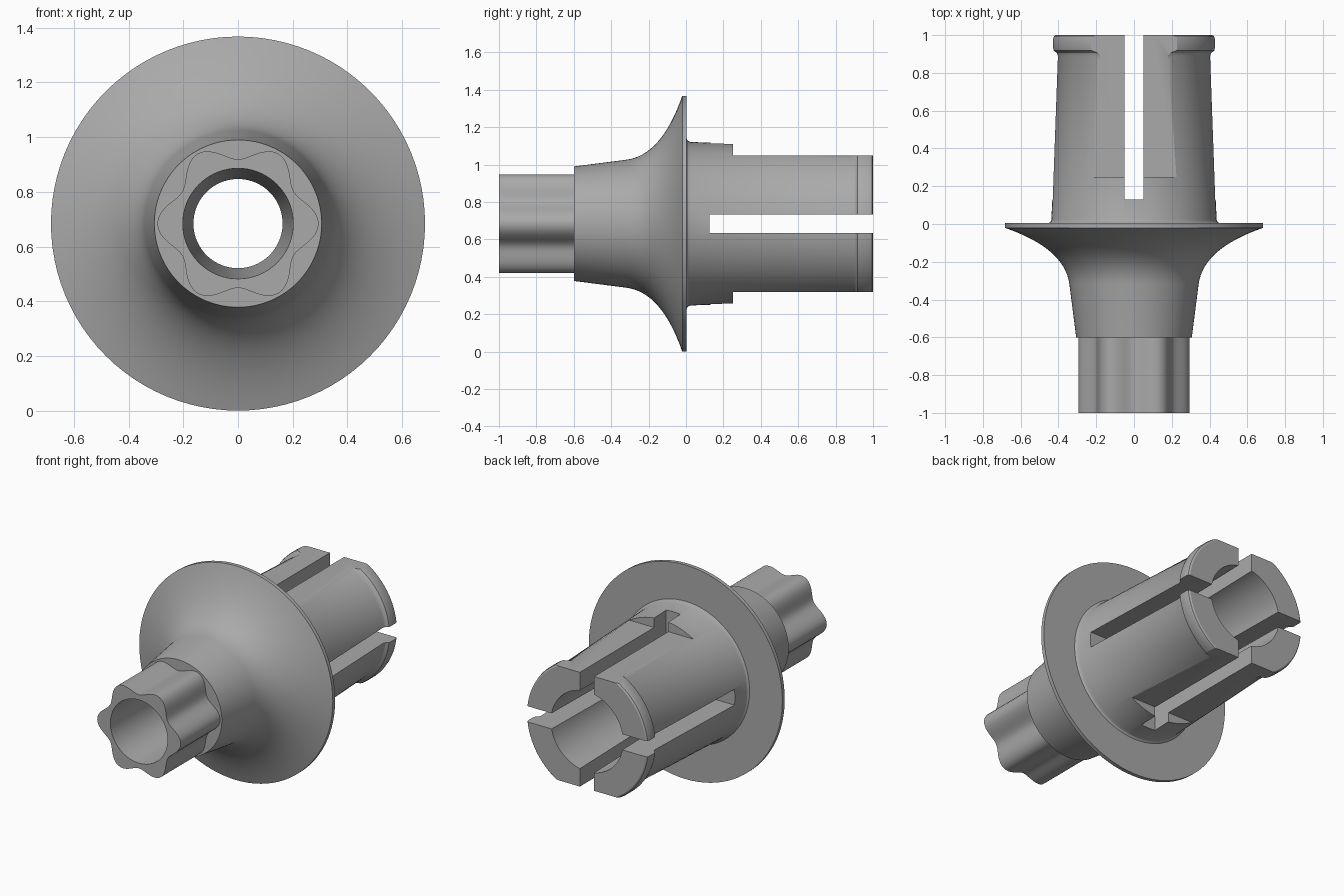
import bpy, bmesh, math

AXIS_Z = 0.684
SEGMENTS = 96

cube = bpy.data.objects.get("Cube")
if cube:
    bpy.data.objects.remove(cube, do_unlink=True)

grey = bpy.data.materials.new("plain grey")
grey.use_nodes = True
colour = (0.40, 0.40, 0.40, 1)
grey.diffuse_color = colour
grey.node_tree.nodes["Principled BSDF"].inputs["Base Color"].default_value = colour


def sweep_rings(name, profile, closed=True):
    """Join rings along y; each profile entry is (y, radius function of angle)."""
    bm = bmesh.new()
    rings = []
    for y, radius in profile:
        ring = []
        for i in range(SEGMENTS):
            a = math.tau * i / SEGMENTS
            r = radius(a) if callable(radius) else radius
            ring.append(bm.verts.new((r * math.cos(a), y, AXIS_Z + r * math.sin(a))))
        rings.append(ring)
    for k, ring in enumerate(rings):
        following = rings[(k + 1) % len(rings)]
        for i in range(SEGMENTS):
            j = (i + 1) % SEGMENTS
            bm.faces.new((ring[i], ring[j], following[j], following[i]))
    bmesh.ops.recalc_face_normals(bm, faces=bm.faces)
    mesh = bpy.data.meshes.new(name)
    bm.to_mesh(mesh)
    bm.free()
    obj = bpy.data.objects.new(name, mesh)
    bpy.context.collection.objects.link(obj)
    mesh.materials.append(grey)
    return obj


def activate(obj):
    bpy.ops.object.select_all(action='DESELECT')
    obj.select_set(True)
    bpy.context.view_layer.objects.active = obj


def cut_box(target, low, high):
    """Subtract a box given by two corners, measured from the axis."""
    centre = [(a + b) / 2 for a, b in zip(low, high)]
    centre[2] += AXIS_Z
    bpy.ops.mesh.primitive_cube_add(size=1, location=centre)
    cutter = bpy.context.object
    cutter.name = "cutter"
    cutter.hide_render = True
    cutter.scale = [b - a for a, b in zip(low, high)]
    activate(target)
    mod = target.modifiers.new("cut", 'BOOLEAN')
    mod.operation = 'DIFFERENCE'
    mod.solver = 'EXACT'
    mod.object = cutter
    bpy.ops.object.modifier_apply(modifier=mod.name)
    bpy.data.objects.remove(cutter, do_unlink=True)


def flare(t):
    """Concave sweep from the neck to the flange rim."""
    a, b, c = (1 - t) ** 2, 2 * t * (1 - t), t * t
    return (-0.32 * a - 0.13 * b - 0.02 * c, 0.342 * a + 0.365 * b + 0.684 * c)


# Flanged body with neck, barrel, snap bead and tapered bore
profile = [(-0.6, 0.306)]
profile += [flare(i / 16) for i in range(17)]
profile += [(0.004, 0.684), (0.004, 0.452), (0.012, 0.442), (0.025, 0.437),
            (0.89, 0.406), (0.905, 0.412), (0.918, 0.428), (0.93, 0.431),
            (0.98, 0.431), (0.994, 0.427), (1.0, 0.418),
            (1.0, 0.255), (0.0, 0.235), (-0.06, 0.163), (-0.6, 0.185)]
body = sweep_rings("flanged_body", profile)

# Flats on the top and bottom of the barrel
for side in (-1, 1):
    z = sorted((side * 0.365, side * 0.6))
    cut_box(body, (-0.6, 0.25, z[0]), (0.6, 1.2, z[1]))

# Crossed slots that split the barrel into four prongs
cut_box(body, (-0.05, 0.13, -0.6), (0.05, 1.2, 0.6))
cut_box(body, (-0.6, 0.125, -0.05), (0.6, 1.2, 0.05))


# Six-lobed drive end
def lobes(a):
    return 0.265 + 0.03 * math.cos(6 * a)


drive = sweep_rings("lobed_drive", [(-1.0, lobes), (-0.6, lobes), (-0.6, 0.185), (-1.0, 0.202)])

for obj in (body, drive):
    activate(obj)
    bpy.ops.object.shade_smooth_by_angle(angle=math.radians(28))
